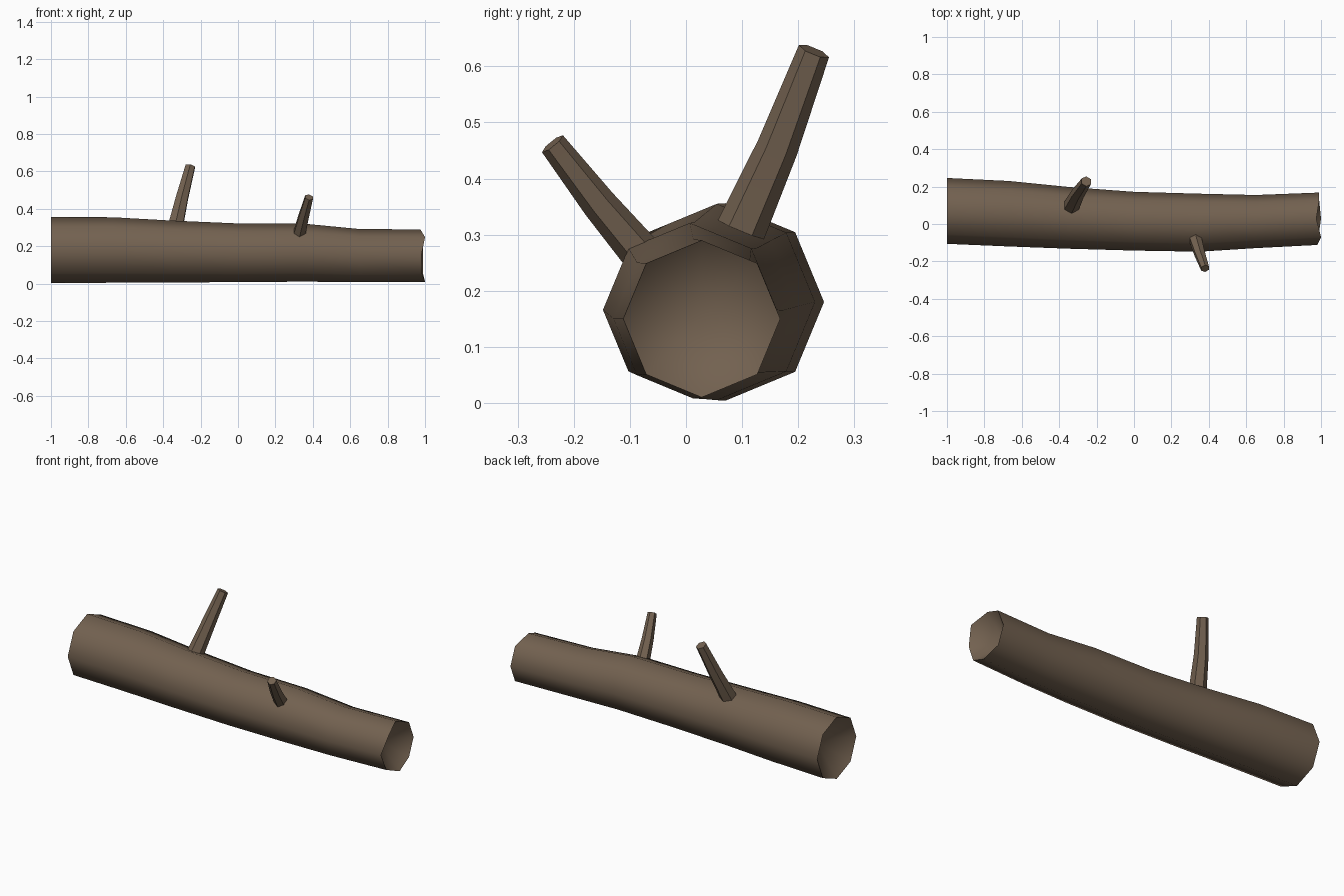
import bpy, bmesh, math
from mathutils import Vector

if "Cube" in bpy.data.objects:
    bpy.data.objects.remove(bpy.data.objects["Cube"])

bark = bpy.data.materials.new("brown bark")
bark.diffuse_color = (0.17, 0.12, 0.08, 1)
bark.use_nodes = True
bark.node_tree.nodes["Principled BSDF"].inputs["Base Color"].default_value = bark.diffuse_color


def finish(name, bm):
    bmesh.ops.recalc_face_normals(bm, faces=bm.faces)
    mesh = bpy.data.meshes.new(name)
    bm.to_mesh(mesh)
    bm.free()
    mesh.materials.append(bark)
    ob = bpy.data.objects.new(name, mesh)
    bpy.context.collection.objects.link(ob)
    bpy.ops.object.select_all(action='DESELECT')
    ob.select_set(True)
    bpy.context.view_layer.objects.active = ob
    bpy.ops.object.shade_smooth_by_angle(angle=math.radians(50))
    return ob


def skin(bm, rings):
    """Bridge consecutive rings of vertices with quads."""
    for a, b in zip(rings, rings[1:]):
        n = len(a)
        for i in range(n):
            j = (i + 1) % n
            bm.faces.new((a[i], a[j], b[j], b[i]))


def fan(bm, ring, tip):
    v = bm.verts.new(tip)
    for i in range(len(ring)):
        bm.faces.new((ring[i], ring[(i + 1) % len(ring)], v))


# Log: octagonal sections (x, y centre, z centre, radius), slightly bent
sections = [(-1, 0.07, 0.18, 0.176), (-0.67, 0.055, 0.18, 0.175),
            (-0.35, 0.033, 0.172, 0.165), (0, 0.015, 0.165, 0.157),
            (0.35, 0.007, 0.166, 0.155), (0.65, 0.013, 0.15, 0.142),
            (1, 0.028, 0.15, 0.14)]
# Broken right rim: how far each corner sits back from the end
chips = [0.01, 0.01, 0.025, 0, 0.02, 0.015, 0, 0.01]
bm = bmesh.new()
rings = []
for x, cy, cz, r in sections:
    ring = []
    for i in range(8):
        a = i * math.pi / 4
        back = chips[i] if x == 1 else 0
        ring.append(bm.verts.new((x - back, cy + r * math.cos(a), cz + r * math.sin(a))))
    rings.append(ring)
skin(bm, rings)
# Hollowed ends
fan(bm, rings[0], (-0.86, 0.06, 0.18))
fan(bm, rings[-1], (0.86, 0.025, 0.15))
finish("hollow_log", bm)


# Branch stubs: tapered six-sided limbs along a path of (point, radius)
def branch(name, path):
    bm = bmesh.new()
    pts = [Vector(p) for p, r in path]
    axis = (pts[-1] - pts[0]).normalized()
    u = axis.cross(Vector((1, 0, 0))).normalized()
    v = axis.cross(u)
    rings = []
    for p, (_, r) in zip(pts, path):
        rings.append([bm.verts.new(p + r * (math.cos(k * math.pi / 3) * u
                                            + math.sin(k * math.pi / 3) * v))
                      for k in range(6)])
    skin(bm, rings)
    bm.faces.new(rings[0])
    bm.faces.new(rings[-1])
    finish(name, bm)


branch("front_branch", [((0.325, -0.07, 0.255), 0.037),
                        ((0.35, -0.155, 0.355), 0.031),
                        ((0.38, -0.238, 0.462), 0.024)])
branch("back_branch", [((-0.34, 0.085, 0.28), 0.046),
                       ((-0.30, 0.163, 0.455), 0.037),
                       ((-0.255, 0.228, 0.627), 0.029)])
